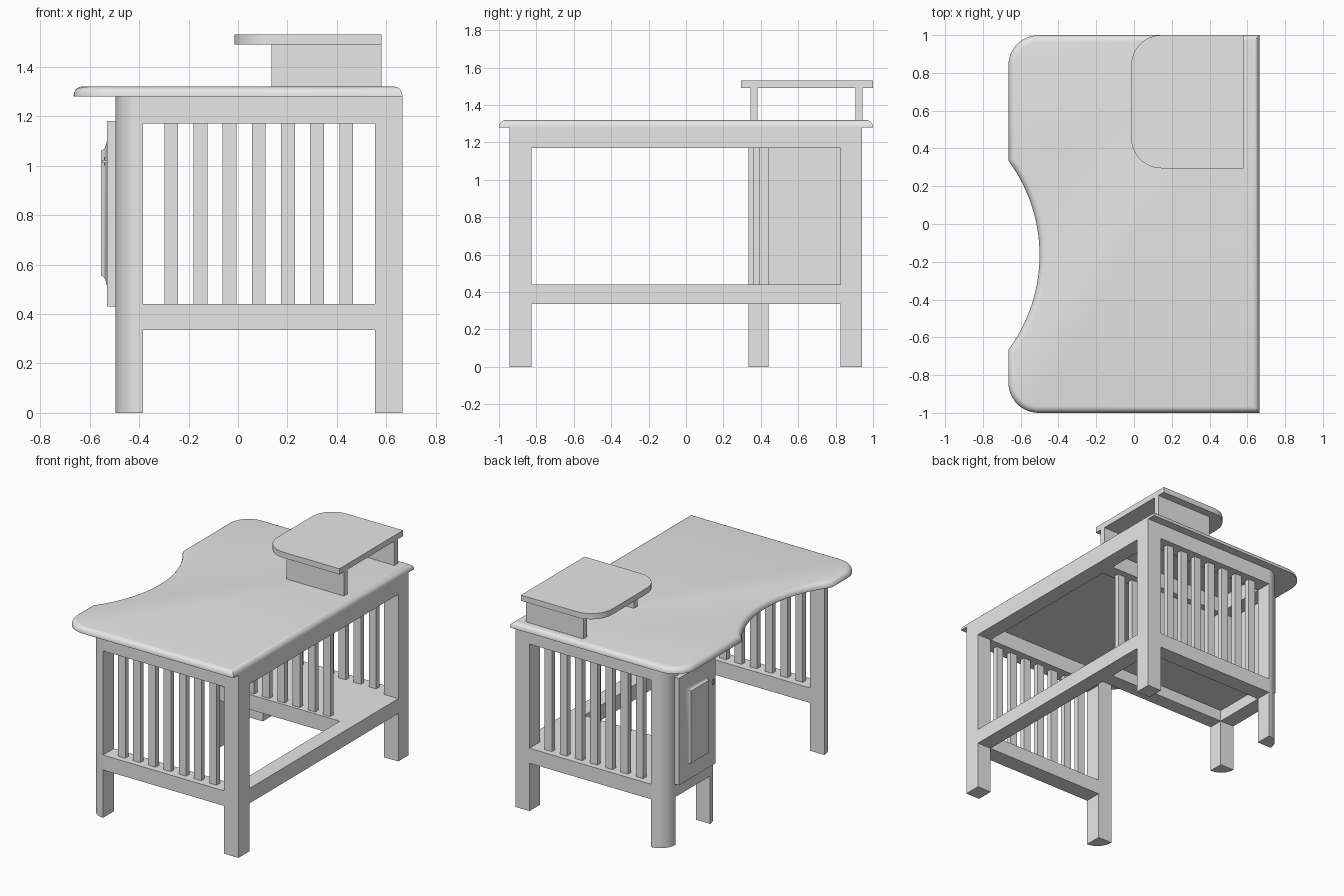
import bpy, bmesh
from math import sin, cos, pi, radians, asin, sqrt

cube = bpy.data.objects.get("Cube")
if cube:
    bpy.data.objects.remove(cube, do_unlink=True)

grey = bpy.data.materials.new("plain_grey")
grey.use_nodes = True
grey.diffuse_color = (0.8, 0.8, 0.8, 1)
grey.node_tree.nodes["Principled BSDF"].inputs["Base Color"].default_value = (0.8, 0.8, 0.8, 1)


def finish(name, bm, smooth=False):
    bmesh.ops.recalc_face_normals(bm, faces=bm.faces)
    mesh = bpy.data.meshes.new(name)
    bm.to_mesh(mesh)
    bm.free()
    mesh.materials.append(grey)
    obj = bpy.data.objects.new(name, mesh)
    bpy.context.collection.objects.link(obj)
    if smooth:
        bpy.ops.object.select_all(action='DESELECT')
        obj.select_set(True)
        bpy.context.view_layer.objects.active = obj
        bpy.ops.object.shade_smooth_by_angle(angle=radians(35))
    return obj


def prism(name, outline, z0, z1, edge=0, smooth=False):
    """Extrude a plan outline upward, optionally rounding the top rim."""
    bm = bmesh.new()
    low = bm.faces.new([bm.verts.new((x, y, z0)) for x, y in outline])
    up = bmesh.ops.extrude_face_region(bm, geom=[low], use_keep_orig=True)["geom"]
    top = [v for v in up if isinstance(v, bmesh.types.BMVert)]
    for v in top:
        v.co.z = z1
    if edge:
        rim = [e for e in bm.edges if all(v in top for v in e.verts)]
        bmesh.ops.bevel(bm, geom=rim, offset=edge, segments=5, profile=0.5,
                        affect='EDGES', clamp_overlap=False)
    return finish(name, bm, smooth)


def box(name, x0, x1, y0, y1, z0, z1):
    return prism(name, [(x0, y0), (x1, y0), (x1, y1), (x0, y1)], z0, z1)


def arc(cx, cy, rx, ry, a0, a1, n=12):
    steps = [radians(a0 + (a1 - a0) * i / n) for i in range(n + 1)]
    return [(cx + rx * cos(a), cy + ry * sin(a)) for a in steps]


# Main dimensions
L0, L1, R0, R1 = -0.495, -0.385, 0.555, 0.665
F0, F1, B0, B1 = -0.945, -0.825, 0.825, 0.94
I0, I1 = 0.335, 0.44
TOP = 1.28
RAILS = (("lower", 0.335, 0.44), ("upper", 1.17, TOP))

# Square legs on the right, quarter-round legs on the left
box("front_right_leg", R0, R1, F0, F1, 0, TOP)
box("back_right_leg", R0, R1, B0, B1, 0, TOP)
for name, ya, yb in (("front_left_leg", F1, F0), ("back_left_leg", B0, B1),
                     ("inner_leg", I1, I0)):
    curve = arc(L1, ya, L1 - L0, yb - ya, 90, 180)
    prism(name, [(L1, ya)] + curve, 0, TOP, smooth=True)

# Rails
for level, z0, z1 in RAILS:
    for side, y0, y1 in (("front", F0, F1), ("back", B0, B1), ("inner", I0, I1)):
        box(f"{side}_{level}_rail", L1, R0, y0, y1, z0, z1)
    box(f"long_{level}_rail", R0, R1, F1, B0, z0, z1)
    box(f"cabinet_{level}_rail", L0, L1, I1, B0, z0, z1)

# Slats
for side, y in (("front", (F0 + F1) / 2), ("back", (B0 + B1) / 2), ("inner", 0.375)):
    for i in range(7):
        x = -0.27 + 0.118 * i
        box(f"{side}_slat_{i + 1}", x - 0.028, x + 0.028, y - 0.018, y + 0.018, 0.44, 1.17)

# Cabinet floor and door
box("cabinet_floor", L1, R0, I1, B0, 0.415, 0.44)
box("door", -0.53, L0, 0.43, 0.835, 0.43, 1.18)

# Raised door panel with a coved border
bm = bmesh.new()
rings = []
for i in range(7):
    a = pi / 2 * i / 6
    inset, x = 0.05 * sin(a), -0.53 - 0.025 * (1 - cos(a))
    y0, y1, z0, z1 = 0.49 + inset, 0.785 - inset, 0.505 + inset, 1.11 - inset
    rings.append([bm.verts.new((x, y, z)) for y, z in
                  ((y0, z0), (y1, z0), (y1, z1), (y0, z1))])
for a, b in zip(rings, rings[1:]):
    for k in range(4):
        m = (k + 1) % 4
        bm.faces.new((a[k], a[m], b[m], b[k]))
bm.faces.new(rings[-1])
bm.faces.new(rings[0])
finish("door_panel", bm, True)

# Door knob: stem with a small crossbar
box("knob_stem", -0.55, -0.53, 0.461, 0.469, 1.012, 1.02)
box("knob_bar", -0.543, -0.537, 0.455, 0.475, 1.0, 1.034)

# Desk top with a curved cut-out and rounded rim
W, C, S = 0.665, 0.16, 0.165
R = (0.25 + S * S) / (2 * S)
half = asin(0.5 / R) * 180 / pi
cut = arc(-0.5 - R, -0.165, R, R, half, -half, 28)
outline = ([(W, -1), (W, 1)] + arc(C - W, 1 - C, C, C, 90, 180) + cut
           + arc(C - W, C - 1, C, C, 180, 270))
prism("desk_top", outline, TOP, 1.32, edge=0.036, smooth=True)

# Raised shelf on two supports
shelf = ([(0.58, 0.295), (0.58, 1)] + arc(0.145, 0.84, 0.16, 0.16, 90, 180)
         + arc(0.145, 0.455, 0.16, 0.16, 180, 270))
prism("raised_shelf", shelf, 1.49, 1.53, smooth=True)
for name, y in (("front_shelf_support", 0.345), ("back_shelf_support", 0.905)):
    box(name, 0.135, 0.58, y, y + 0.038, 1.32, 1.49)
